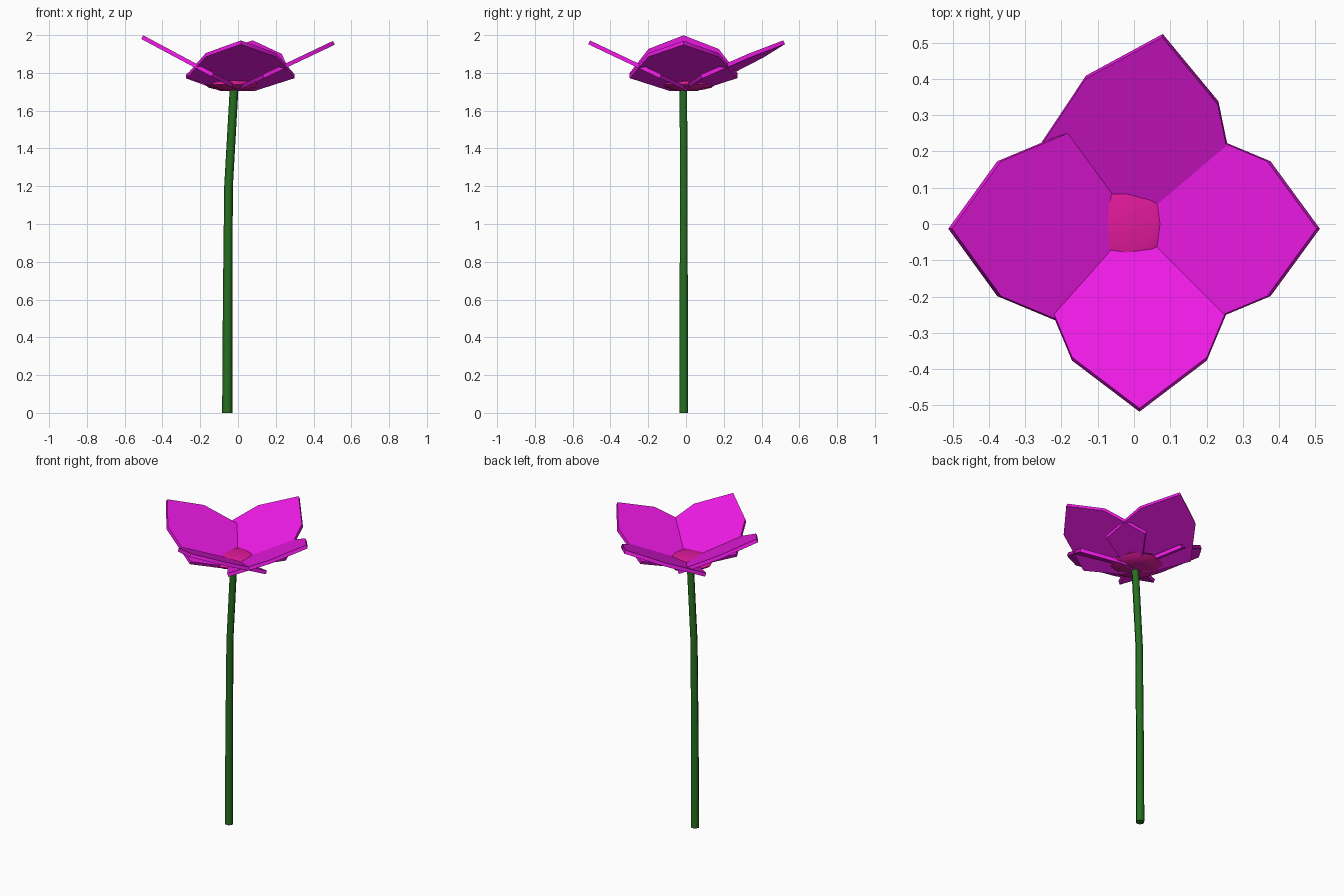
import bpy, bmesh, math
from mathutils import Vector

if "Cube" in bpy.data.objects:
    bpy.data.objects.remove(bpy.data.objects["Cube"])


def material(name, color):
    m = bpy.data.materials.new(name)
    m.diffuse_color = (*color, 1)
    m.use_nodes = True
    m.node_tree.nodes["Principled BSDF"].inputs["Base Color"].default_value = m.diffuse_color
    return m


def finish(name, bm, mat, angle):
    bmesh.ops.recalc_face_normals(bm, faces=bm.faces)
    me = bpy.data.meshes.new(name)
    bm.to_mesh(me)
    bm.free()
    ob = bpy.data.objects.new(name, me)
    bpy.context.collection.objects.link(ob)
    me.materials.append(mat)
    bpy.ops.object.select_all(action='DESELECT')
    ob.select_set(True)
    bpy.context.view_layer.objects.active = ob
    bpy.ops.object.shade_smooth_by_angle(angle=math.radians(angle))
    return ob


green = material("stem_green", (0.02, 0.16, 0.015))
magenta = material("petal_magenta", (0.85, 0.01, 0.78))
pink = material("centre_pink", (0.75, 0.01, 0.33))

# Stem: six-sided tube with a gentle bend near the top
path = [(-0.057, -0.012, 0, 0.027), (-0.055, -0.012, 0.6, 0.025),
        (-0.05, -0.012, 1.2, 0.023), (-0.02, -0.014, 1.73, 0.023)]
bm = bmesh.new()
rings = []
for x, y, z, r in path:
    rings.append([bm.verts.new((x + r * math.cos(k * math.pi / 3),
                                y + r * math.sin(k * math.pi / 3), z)) for k in range(6)])
for a, b in zip(rings, rings[1:]):
    for k in range(6):
        j = (k + 1) % 6
        bm.faces.new((a[k], a[j], b[j], b[k]))
bm.faces.new(rings[0])
bm.faces.new(rings[-1])
finish("stem", bm, green, 65)

# Flower centre: shallow faceted bulb that the petals cut through
bm = bmesh.new()
bmesh.ops.create_uvsphere(bm, u_segments=8, v_segments=6, radius=1)
for v in bm.verts:
    v.co = Vector((v.co.x * 0.155 - 0.02, v.co.y * 0.155, v.co.z * 0.034 + 1.738))
finish("flower_centre", bm, pink, 60)

# Petals: tapered flat blades as (half width, distance out) rows plus a tip
ROWS = [(0.07, -0.01), (0.285, 0.135), (0.186, 0.372)]
THICK = 0.022


def petal(name, turn, shift, reach, slope):
    out = Vector((math.sin(turn), math.cos(turn), 0))
    side = Vector((math.cos(turn), -math.sin(turn), 0))
    rows = [(-w, r) for w, r in ROWS] + [(0, reach)] + [(w, r) for w, r in reversed(ROWS)]
    normal = (Vector((0, 0, 1)) - out * slope).normalized()
    bm = bmesh.new()
    layers = []
    for off in (THICK / 2, -THICK / 2):
        layers.append([bm.verts.new(side * (u + shift) + out * r
                                    + Vector((0, 0, 1.718 + slope * r)) + normal * off)
                       for u, r in rows])
    top, low = layers
    for s in layers:
        bm.faces.new((s[0], s[1], s[5], s[6]))
        bm.faces.new((s[1], s[2], s[4], s[5]))
        bm.faces.new((s[2], s[3], s[4]))
    for i in range(7):
        j = (i + 1) % 7
        bm.faces.new((top[i], top[j], low[j], low[i]))
    finish(name, bm, magenta, 40)


petal("back_petal", math.radians(11), -0.022, 0.525, 0.465)
petal("right_petal", math.radians(90), 0.013, 0.508, 0.475)
petal("front_petal", math.radians(180), -0.015, 0.513, 0.475)
petal("left_petal", math.radians(270), -0.013, 0.507, 0.535)
